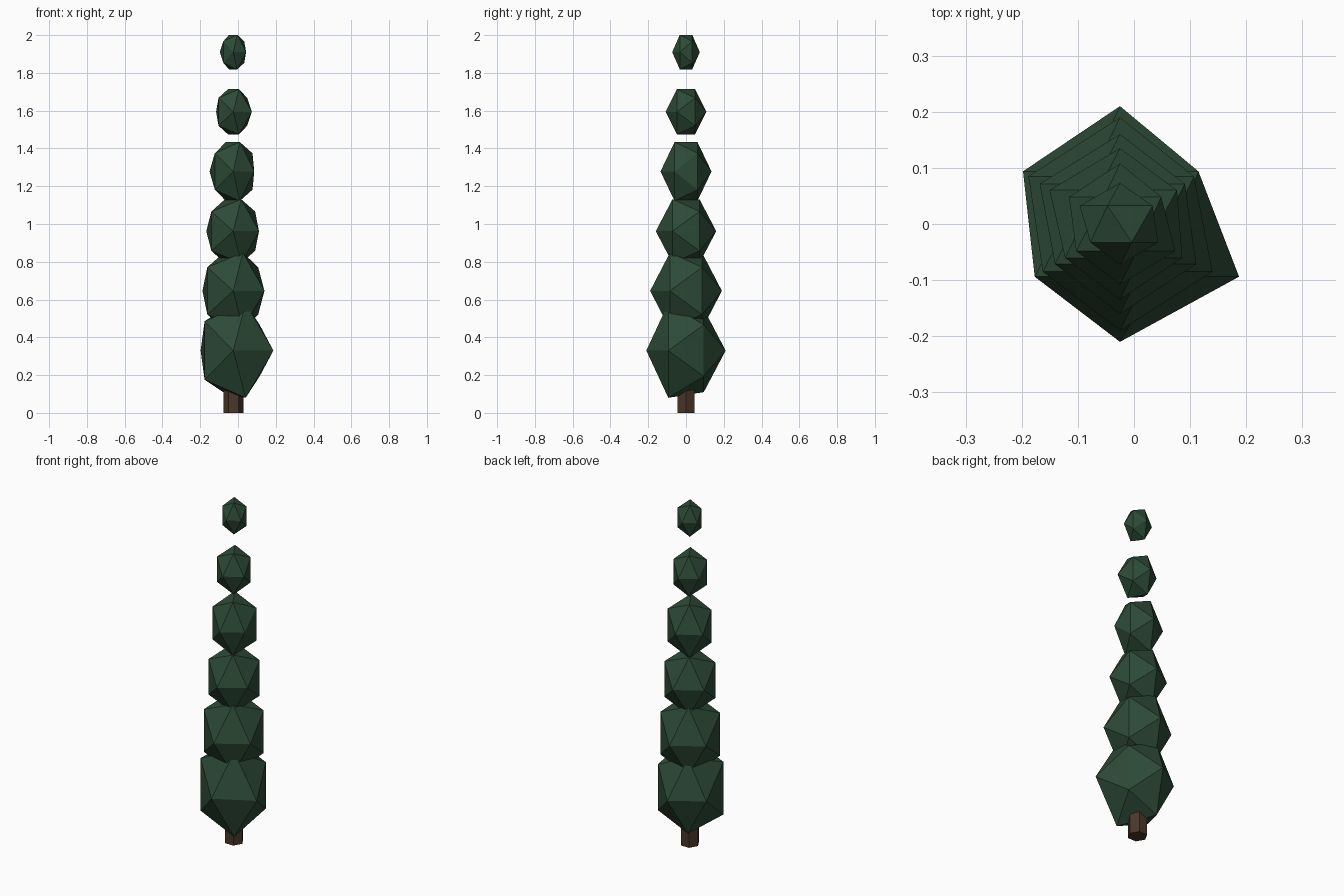
import bpy
import bmesh
from math import cos, sin, pi

cube = bpy.data.objects.get("Cube")
if cube:
    bpy.data.objects.remove(cube, do_unlink=True)


def make_material(name, rgb):
    mat = bpy.data.materials.new(name)
    mat.use_nodes = True
    mat.diffuse_color = (*rgb, 1)
    mat.node_tree.nodes["Principled BSDF"].inputs["Base Color"].default_value = (*rgb, 1)
    return mat


def add_object(name, bm, mat):
    bmesh.ops.recalc_face_normals(bm, faces=bm.faces)
    mesh = bpy.data.meshes.new(name)
    bm.to_mesh(mesh)
    bm.free()
    mesh.materials.append(mat)
    obj = bpy.data.objects.new(name, mesh)
    bpy.context.collection.objects.link(obj)
    return obj


green = make_material("dark green foliage", (0.026, 0.069, 0.038))
brown = make_material("brown bark", (0.069, 0.038, 0.021))
AXIS_X = -0.025

# Trunk: hexagonal post, corners on the x axis
bm = bmesh.new()
rim = [bm.verts.new((AXIS_X + 0.053 * cos(i * pi / 3), 0.053 * sin(i * pi / 3), 0))
       for i in range(6)]
base = bm.faces.new(rim)
top = bmesh.ops.extrude_face_region(bm, geom=[base], use_keep_orig=True)["geom"]
for v in (g for g in top if isinstance(g, bmesh.types.BMVert)):
    v.co.z = 0.25
add_object("trunk", bm, brown)

# Foliage tiers: radius, upright stretch, front ring width, back ring width
tiers = [
    (0.210, 1.40, 1.13, 0.92),
    (0.190, 1.25, 0.97, 0.96),
    (0.160, 1.24, 0.95, 1.00),
    (0.135, 1.36, 0.92, 1.04),
    (0.108, 1.30, 1.02, 0.94),
    (0.073, 1.48, 1.04, 1.10),
]
for i, (radius, stretch, front, back) in enumerate(tiers):
    bm = bmesh.new()
    bmesh.ops.create_icosphere(bm, subdivisions=1, radius=1)
    for v in bm.verts:
        # Lay the poles along y, then stretch upward
        x, y, z = v.co.x, -v.co.z, v.co.y
        wide = 1 if x < 0 and y < 0 else (front if y < 0 else back)
        tall = stretch * (0.88 if i == 0 and y > 0 else 1)
        v.co = (AXIS_X + x * radius * wide, y * radius,
                0.33 + 0.316 * i + z * radius * tall)
    add_object(f"foliage_tier_{i + 1}", bm, green)
